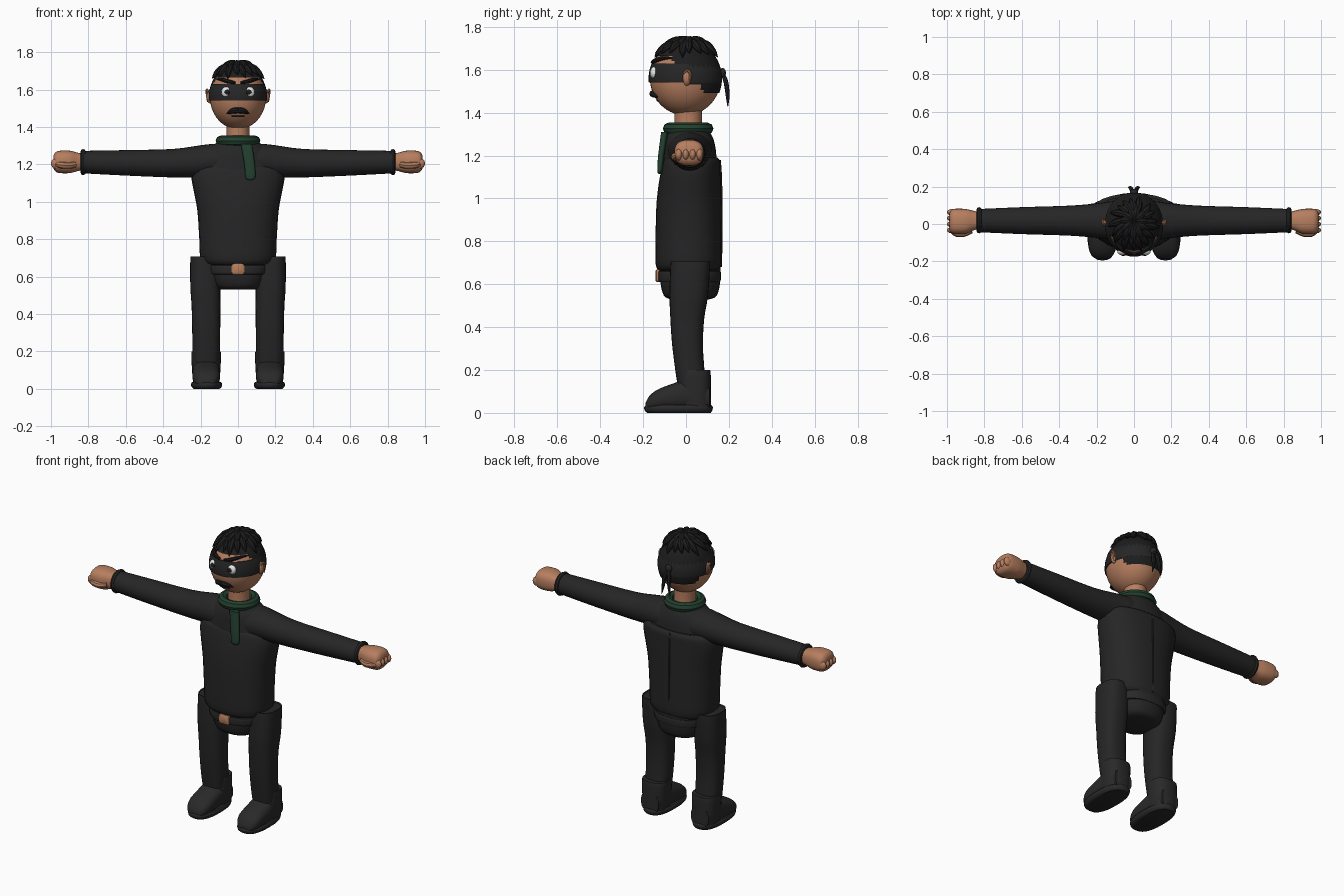
import bpy, bmesh, math, random
from mathutils import Vector

random.seed(4)
if "Cube" in bpy.data.objects:
    bpy.data.objects.remove(bpy.data.objects["Cube"], do_unlink=True)


def material(name, r, g, b):
    m = bpy.data.materials.new(name)
    m.use_nodes = True
    m.diffuse_color = (r, g, b, 1)
    m.node_tree.nodes["Principled BSDF"].inputs["Base Color"].default_value = (r, g, b, 1)
    return m


SKIN = material("warm skin", .47, .21, .115)
CLOTH = material("black cloth", .019, .019, .02)
LEATHER = material("dark leather", .022, .022, .023)
HAIR = material("black hair", .012, .012, .013)
GREEN = material("dark green scarf", .016, .05, .028)
WHITE = material("eye white", .8, .8, .8)
BUCKLE = material("tan buckle", .45, .2, .1)
parts = []


def finish(bm, name, mat):
    bmesh.ops.recalc_face_normals(bm, faces=bm.faces)
    me = bpy.data.meshes.new(name)
    bm.to_mesh(me)
    bm.free()
    me.materials.append(mat)
    ob = bpy.data.objects.new(name, me)
    bpy.context.collection.objects.link(ob)
    parts.append(ob)
    return ob


def catmull(rings, steps):
    out = []
    for i in range(len(rings) - 1):
        p0, p1 = rings[max(i - 1, 0)], rings[i]
        p2, p3 = rings[i + 1], rings[min(i + 2, len(rings) - 1)]
        for s in range(steps):
            t = s / steps
            out.append([.5 * (2 * b + (c - a) * t + (2 * a - 5 * b + 4 * c - d) * t * t
                              + (3 * b - a - 3 * c + d) * t ** 3)
                        for a, b, c, d in zip(p0, p1, p2, p3)])
    return out + [rings[-1]]


def loft(name, axis, rings, mat, power=2.0, steps=3, segs=28):
    """Rings are (position on axis, centre a, centre b, radius a, radius b)."""
    bm = bmesh.new()
    loops = []
    for t, a, b, ra, rb in catmull(rings, steps):
        loop = []
        for i in range(segs):
            w = math.tau * i / segs
            c, s = math.cos(w), math.sin(w)
            co = [a + ra * math.copysign(abs(c) ** (2 / power), c),
                  b + rb * math.copysign(abs(s) ** (2 / power), s)]
            co.insert("xyz".index(axis), t)
            loop.append(bm.verts.new(co))
        loops.append(loop)
    for lo, hi in zip(loops, loops[1:]):
        for i in range(segs):
            j = (i + 1) % segs
            bm.faces.new((lo[i], lo[j], hi[j], hi[i]))
    bm.faces.new(loops[0])
    bm.faces.new(loops[-1])
    return finish(bm, name, mat)


def ball(name, centre, size, mat, segs=20, rings=12, keep=None):
    bm = bmesh.new()
    bmesh.ops.create_uvsphere(bm, u_segments=segs, v_segments=rings, radius=1)
    for v in bm.verts:
        v.co = Vector(c + s * k for c, s, k in zip(centre, size, v.co))
    if keep:
        drop = [f for f in bm.faces if not keep(f.calc_center_median())]
        bmesh.ops.delete(bm, geom=drop, context="FACES")
    return finish(bm, name, mat)


def strand(name, points, mat, cyclic=False):
    """Round tube through (x, y, z, radius) points."""
    cu = bpy.data.curves.new(name, "CURVE")
    cu.dimensions = "3D"
    cu.bevel_depth = 1
    cu.bevel_resolution = 2
    cu.use_fill_caps = True
    sp = cu.splines.new("POLY")
    pts = points if cyclic else catmull(points, 3)
    sp.points.add(len(pts) - 1)
    sp.use_cyclic_u = cyclic
    for p, (x, y, z, r) in zip(sp.points, pts):
        p.co = (x, y, z, 1)
        p.radius = max(r, .0008)
    cu.materials.append(mat)
    ob = bpy.data.objects.new(name, cu)
    bpy.context.collection.objects.link(ob)
    bpy.ops.object.select_all(action="DESELECT")
    ob.select_set(True)
    bpy.context.view_layer.objects.active = ob
    bpy.ops.object.convert(target="MESH")
    parts.append(bpy.context.view_layer.objects.active)


def hoop(name, centre, ra, rb, r, mat, axis="z"):
    pts = []
    for i in range(32):
        c, s = ra * math.cos(math.tau * i / 32), rb * math.sin(math.tau * i / 32)
        off = (c, s, 0) if axis == "z" else (0, c, s)
        pts.append(tuple(a + b for a, b in zip(centre, off)) + (r,))
    strand(name, pts, mat, cyclic=True)


# Head
HC, HR = (0, -.003, 1.56), (.15, .165, .172)


def face_y(x, z, out=0):
    q = 1 - (x / HR[0]) ** 2 - ((z - HC[2]) / HR[2]) ** 2
    return HC[1] - HR[1] * math.sqrt(max(q, 0)) - out


def scalp(c):
    limit = 1.665 if c.y < -.06 else 1.63 if c.y < .02 else 1.53 if c.y < .075 else 1.49
    return c.z > limit


ball("head", HC, HR, SKIN, 40, 28)
ball("hair_cap", HC, [r * 1.035 for r in HR], HAIR, 56, 40, scalp)
loft("neck", "z", [(1.28, 0, .01, .065, .068), (1.36, 0, .01, .061, .064),
                   (1.45, 0, .01, .064, .066)], SKIN)

# Hair locks sweep out from the crown in two layers
for count, start, end, lift in ((17, .25, .98, 1.055), (11, .03, .62, 1.075)):
    for i in range(count):
        a = math.tau * i / count + random.uniform(-.1, .1)
        tip = end + random.uniform(-.1, .08)
        path = []
        for k in range(5):
            t = k / 4
            p, w = start + (tip - start) * t, a + .2 * t
            m = lift + .06 * t * t - .02
            path.append((HC[0] + HR[0] * m * math.sin(p) * math.cos(w),
                         HC[1] + .02 * (1 - t) + HR[1] * m * math.sin(p) * math.sin(w),
                         HC[2] + HR[2] * m * math.cos(p),
                         (.012, .018, .02, .014, .001)[k]))
        strand("hair_lock", path, HAIR)

# Blindfold style mask with knot and tails
mask = []
for z in (1.54, 1.56, 1.585, 1.61, 1.63):
    f = math.sqrt(1 - ((z - HC[2]) / HR[2]) ** 2) * 1.04
    mask.append((z, 0, HC[1], HR[0] * f, HR[1] * f))
loft("mask_band", "z", mask, CLOTH, segs=40)
ball("mask_knot", (0, .17, 1.585), (.022, .016, .024), CLOTH)
for s in (-1, 1):
    strand("mask_tail", [(0, .172, 1.58, .009), (s * .015, .187, 1.54, .011),
                         (s * .02, .194, 1.48, .009), (s * .03, .195, 1.43, .002)], CLOTH)

# Face
for s in (-1, 1):
    ball("eye", (s * .06, -.148, 1.586), (.029, .019, .029), WHITE)
    ball("pupil", (s * .058, -.163, 1.586), (.014, .008, .014), HAIR)
    ball("ear", (s * .15, .005, 1.563), (.018, .02, .037), SKIN)
    strand("ear_rim", [(s * .16, -.01, 1.585, .005), (s * .166, .005, 1.598, .007),
                       (s * .166, .021, 1.58, .007), (s * .16, .012, 1.535, .006)], SKIN)
    strand("eyebrow", [(s * x, face_y(x, z, .008), z, r) for x, z, r in
                       ((.015, 1.636, .007), (.055, 1.644, .011), (.09, 1.654, .009),
                        (.118, 1.656, .002))], HAIR)
    strand("moustache", [(s * x, face_y(x, z, .003), z, r) for x, z, r in
                         ((0, 1.489, .015), (.025, 1.487, .016), (.045, 1.479, .01),
                          (.06, 1.47, .001))], HAIR)
strand("mouth", [(x, face_y(x, 1.457, 0), 1.457, .004) for x in (-.035, 0, .035)], HAIR)

# Scarf
hoop("scarf_ring", (0, .01, 1.326), .092, .09, .028, GREEN)
loft("scarf_tail", "z", [(1.115, .066, -.122, .008, .006), (1.13, .066, -.122, .026, .012),
                         (1.2, .062, -.116, .028, .014), (1.31, .045, -.1, .03, .016)],
     GREEN, 2.5)

# Torso
loft("jacket", "z", [(.662, 0, .012, .165, .135), (.69, 0, .012, .2, .153),
                     (.8, 0, .012, .207, .154), (.95, 0, .013, .217, .152),
                     (1.05, 0, .017, .235, .147), (1.12, 0, .022, .248, .14),
                     (1.17, 0, .027, .244, .134), (1.19, 0, .027, .225, .12)], CLOTH, 2.3)
loft("shoulders", "z", [(1.15, 0, .018, .23, .125), (1.22, 0, .018, .2, .122),
                        (1.28, 0, .015, .16, .112), (1.325, 0, .012, .1, .09)], CLOTH)
strand("back_seam", [(0, .163, .68, .005), (0, .166, .9, .005),
                     (0, .163, 1.1, .005), (0, .157, 1.18, .005)], CLOTH)

# Hips and belt
loft("hips", "z", [(.53, 0, .02, .09, .09), (.545, 0, .02, .125, .122),
                   (.6, 0, .02, .145, .138), (.68, 0, .02, .16, .14)], CLOTH, 2.4)
loft("belt", "z", [(.612, 0, .016, .155, .14), (.618, 0, .016, .163, .146),
                   (.655, 0, .016, .168, .147), (.662, 0, .016, .16, .14)], LEATHER, 2.4)
loft("belt_buckle", "y", [(-.142, 0, .64, .028, .023), (-.137, 0, .64, .034, .029),
                          (-.11, 0, .64, .034, .029)], BUCKLE, 6, 1)

for s in (-1, 1):
    # Arms
    loft("sleeve", "x", [(s * x, .018, z, ry, rz) for x, z, ry, rz in
                         ((0, 1.22, .105, .09), (.12, 1.22, .103, .09), (.2, 1.216, .092, .086),
                          (.35, 1.206, .08, .076), (.6, 1.208, .072, .068),
                          (.83, 1.212, .062, .06))], CLOTH)
    hoop("cuff", (s * .828, .02, 1.212), .056, .056, .014, CLOTH, "x")
    # Fists with four curled fingers and a thumb
    loft("fist", "x", [(s * x, y, 1.213, ry, rz) for x, y, ry, rz in
                       ((.82, .02, .042, .042), (.86, .018, .053, .05), (.9, .014, .066, .06),
                        (.95, .014, .068, .06), (.975, .014, .062, .052),
                        (.987, .014, .045, .034))], SKIN, 2.6)
    for i in range(4):
        ball("finger", (s * .972, -.033 + i * .032, 1.205), (.028, .017, .028), SKIN)
    strand("thumb", [(s * .87, -.035, 1.2, .016), (s * .91, -.05, 1.193, .019),
                     (s * .95, -.05, 1.197, .018), (s * .972, -.042, 1.2, .01)], SKIN)

    # Legs
    loft("trouser_leg", "z", [(z, s * x, y, rx, ry) for z, x, y, rx, ry in
                              ((.14, .17, .025, .07, .066), (.2, .17, .018, .073, .068),
                               (.32, .17, .007, .075, .072), (.44, .171, .006, .077, .079),
                               (.55, .175, .013, .08, .09), (.695, .178, .02, .077, .092),
                               (.7, .178, .02, .072, .086))], CLOTH, 2.6)

    # Boots
    loft("boot_shaft", "z", [(z, s * .17, y, rx, ry) for z, y, rx, ry in
                             ((.03, .042, .07, .075), (.1, .042, .076, .074),
                              (.19, .042, .079, .073), (.2, .042, .072, .066))], LEATHER, 2.6)
    loft("boot_foot", "y", [(y, s * .17, h / 2 + .012, rx, h / 2) for y, rx, h in
                            ((-.188, .03, .035), (-.17, .056, .068), (-.13, .072, .098),
                             (-.06, .074, .125), (0, .073, .145), (.06, .07, .15),
                             (.11, .06, .12))], LEATHER, 2.5)
    loft("boot_sole", "z", [(0, s * .168, -.033, .07, .148), (.01, s * .168, -.035, .08, .157),
                            (.026, s * .168, -.035, .083, .16),
                            (.036, s * .168, -.034, .076, .152)], LEATHER, 2.5)

# Smooth shading with crisp edges
bpy.ops.object.select_all(action="DESELECT")
for ob in parts:
    ob.select_set(True)
bpy.context.view_layer.objects.active = parts[0]
bpy.ops.object.shade_smooth_by_angle(angle=math.radians(40))
